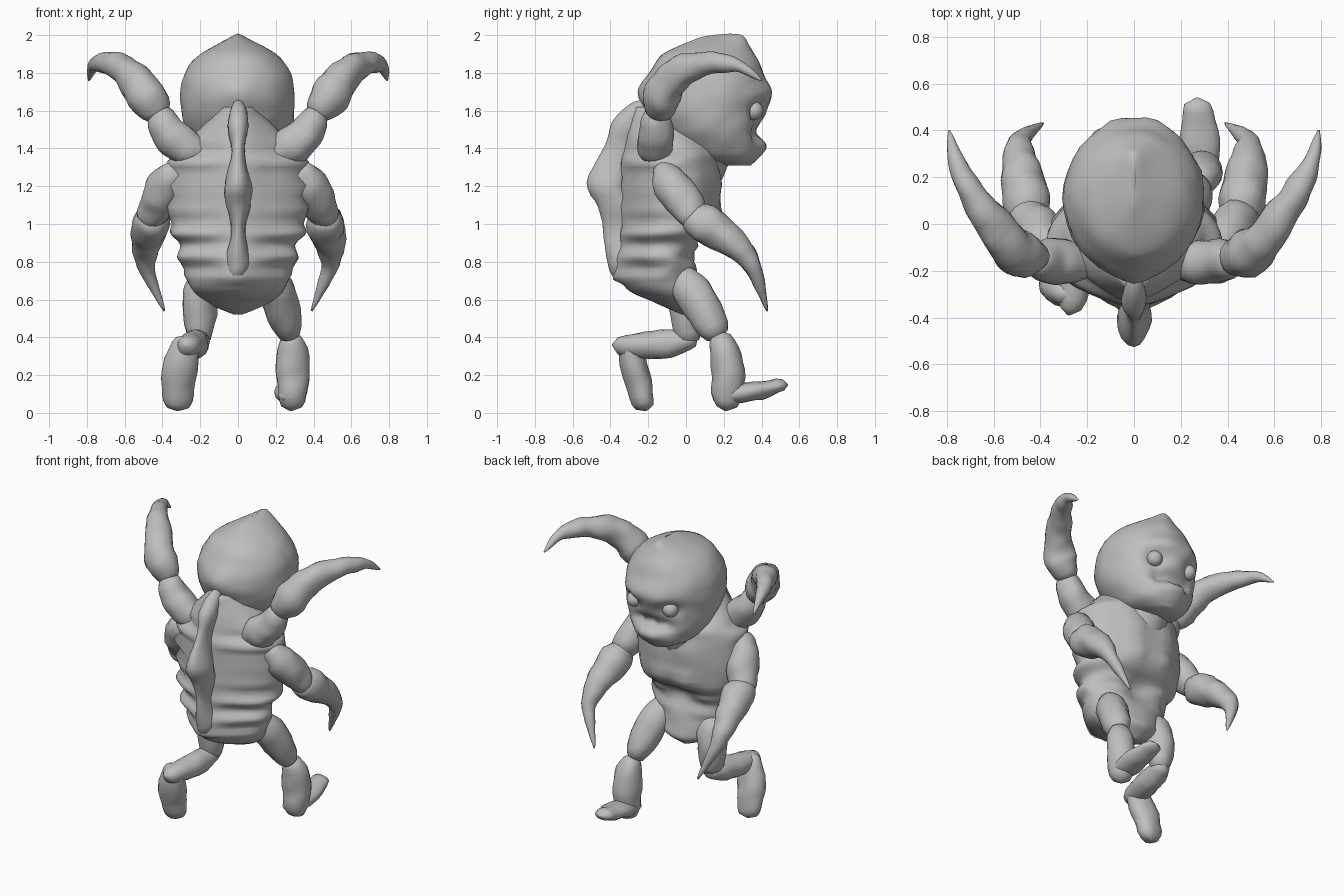
import bpy, bmesh, math
from mathutils import Vector, noise

if "Cube" in bpy.data.objects:
    bpy.data.objects.remove(bpy.data.objects["Cube"], do_unlink=True)

clay = bpy.data.materials.new("clay_grey")
clay.use_nodes = True
GREY = (.52, .52, .52, 1)
clay.diffuse_color = GREY
shader = next(node for node in clay.node_tree.nodes if node.type == 'BSDF_PRINCIPLED')
shader.inputs["Base Color"].default_value = GREY


def finish(name, bm):
    """Turn the bmesh into a smooth shaded object."""
    bmesh.ops.recalc_face_normals(bm, faces=bm.faces)
    mesh = bpy.data.meshes.new(name)
    bm.to_mesh(mesh)
    bm.free()
    mesh.materials.append(clay)
    for face in mesh.polygons:
        face.use_smooth = True
    obj = bpy.data.objects.new(name, mesh)
    bpy.context.collection.objects.link(obj)
    return obj


def spline(rows, steps):
    """Catmull-Rom interpolation through rows of equal length."""
    padded = [rows[0], *rows, rows[-1]]
    result = []
    for before, start, end, after in zip(padded, padded[1:], padded[2:], padded[3:]):
        for step in range(steps):
            t = step / steps
            result.append([
                (2 * q + (r - p) * t + (2 * p - 5 * q + 4 * r - s) * t * t
                 + (3 * q - p - 3 * r + s) * t ** 3) / 2
                for p, q, r, s in zip(before, start, end, after)])
    result.append(list(rows[-1]))
    return result


def skin(name, rings, level=False, sides=16, lumps=.014, shape=None):
    """Skin elliptical rings given as (centre, half width, half depth)."""
    bm = bmesh.new()
    loops = []
    last = len(rings) - 1
    for i, (centre, width, depth) in enumerate(rings):
        tangent = rings[min(i + 1, last)][0] - rings[max(i - 1, 0)][0]
        tangent = Vector((0, 0, 1)) if level else tangent.normalized()
        side = Vector((1, 0, 0))
        side = (side - tangent * side.dot(tangent)).normalized()
        other = tangent.cross(side)
        loop = []
        for k in range(sides):
            angle = math.tau * k / sides
            arm = side * math.cos(angle) * width + other * math.sin(angle) * depth
            spot = centre + arm
            strength = lumps * min(1, width * 15)
            spot += arm.normalized() * noise.noise(spot * 11) * strength
            loop.append(bm.verts.new(shape(spot) if shape else spot))
        loops.append(loop)
    for low, high in zip(loops, loops[1:]):
        for k in range(sides):
            j = (k + 1) % sides
            bm.faces.new((low[k], low[j], high[j], high[k]))
    bm.faces.new(loops[0][::-1])
    bm.faces.new(loops[-1])
    return finish(name, bm)


def trunk(name, rows, shape):
    """Central body part from rows of (y, z, half width, half depth)."""
    rings = [(Vector((0, y, z)), max(width, .005), max(depth, .005))
             for y, z, width, depth in spline(rows, steps=6)]
    return skin(name, rings, level=True, sides=36, lumps=.008, shape=shape)


def muscle(t):
    return max(math.sin(math.pi * t), 0) ** .35


def claw(t):
    return min(1, (t * 6) ** .4) * (1 - t) ** .75


def limb(name, path, radius, profile=muscle, mirror=1, flat=1):
    """Limb segment along a path, its thickness following a profile rule."""
    points = spline(path, steps=6)
    rings = []
    for i, (x, y, z) in enumerate(points):
        size = max(radius * profile(i / (len(points) - 1)), .005)
        rings.append((Vector((x * mirror, y, z)), size, size * flat))
    return skin(name, rings)


def mirrored(values, mirror):
    return Vector((values[0] * mirror, values[1], values[2]))


def sculpt(bumps):
    """Return a shaper that pushes points with soft bumps, mirrored left to right."""
    def shape(spot):
        moved = spot.copy()
        for centre, radius, push in bumps:
            for mirror in ((1, -1) if centre[0] else (1,)):
                distance = (spot - mirrored(centre, mirror)).length
                moved += mirrored(push, mirror) * math.exp(-(distance / radius) ** 2)
        return moved
    return shape


# Head: domed skull with crest, rear point, brow shelf, eye sockets, mouth and lip
face_shape = sculpt([
    ((0, .25, 2), .08, (0, .03, .01)),
    ((0, -.22, 1.7), .08, (0, -.03, 0)),
    ((.1, .42, 1.68), .06, (0, .02, 0)),
    ((.14, .4, 1.6), .06, (0, -.06, 0)),
    ((0, .42, 1.49), .05, (0, -.06, 0)),
    ((.1, .4, 1.48), .05, (0, -.06, 0)),
    ((.04, .4, 1.42), .05, (0, .02, 0)),
    ((0, .25, 1.32), .1, (0, .03, 0)),
])
trunk("head", [
    (.26, 1.31, .08, .07), (.21, 1.35, .18, .17), (.17, 1.42, .24, .24),
    (.13, 1.5, .28, .28), (.11, 1.6, .3, .32), (.11, 1.7, .3, .34),
    (.11, 1.8, .28, .3), (.12, 1.9, .2, .24), (.17, 1.98, .05, .12), (.18, 2, 0, .03),
], face_shape)
for label, mirror in (("left", 1), ("right", -1)):
    bm = bmesh.new()
    bmesh.ops.create_uvsphere(bm, u_segments=16, v_segments=10, radius=.05)
    eye = finish(label + "_eye", bm)
    eye.location = (.135 * mirror, .36, 1.6)
limb("neck", [(0, -.1, 1.1), (0, .03, 1.3), (0, .15, 1.5)], .17)

# Torso: ribbed back shell, chest muscles, hollow belly and side spikes
chest_shape = sculpt([
    ((.12, .16, 1.22), .08, (0, .03, 0)),
    ((.1, .15, 1.04), .05, (0, .05, 0)),
    ((0, .08, .86), .1, (0, -.06, 0)),
    ((.3, -.08, .78), .04, (.03, 0, .02)),
    ((0, -.28, .72), .12, (0, -.05, 0)),
])


def torso_shape(spot):
    moved = chest_shape(spot)
    if .72 < spot.z < 1.42 and spot.y < .06:
        wave = math.cos(math.tau * (spot.z - 1.2) * 8)
        moved.x *= 1 + .04 * wave
        moved.y -= .015 * wave * min(1, abs(spot.x) * 5)
    if spot.y < -.15 and spot.z > .7:
        moved.y -= .04 * math.exp(-(spot.x * 8) ** 2)
    return moved


trunk("torso", [
    (0, .52, .02, .02), (-.03, .58, .16, .12), (-.1, .66, .25, .18),
    (-.12, .8, .3, .19), (-.11, .9, .32, .2), (-.07, 1, .36, .24),
    (-.07, 1.3, .37, .24), (-.07, 1.42, .29, .22), (-.14, 1.62, .08, .1),
], torso_shape)

# Raised knobbly ridge down the back
ridge = spline([(0, .54), (-.2, .64), (-.29, .73), (-.32, .85), (-.34, 1.05),
                (-.42, 1.22), (-.33, 1.42), (-.31, 1.55), (-.22, 1.66)], steps=5)
ridge_rings = []
for i, (y, z) in enumerate(ridge):
    ends = max(muscle(i / (len(ridge) - 1)), .1)
    knob = .057 + .018 * math.cos(math.tau * (z - .77) * 2.5)
    ridge_rings.append((Vector((0, y, z)), knob * ends, .11 * ends))
skin("spine_ridge", ridge_rings, level=True)

# Two pairs of arms, each ending in a curved claw
for label, mirror in (("left", 1), ("right", -1)):
    limb(label + "_raised_arm", [
        (.14, -.14, 1.35), (.26, -.16, 1.4), (.36, -.16, 1.48), (.43, -.15, 1.61),
    ], .1, mirror=mirror)
    limb(label + "_raised_claw", [
        (.41, -.14, 1.56), (.5, -.12, 1.7), (.59, -.02, 1.81), (.69, .13, 1.85),
        (.76, .27, 1.84), (.79, .4, 1.76),
    ], .12, claw, mirror)
    limb(label + "_lower_arm", [
        (.3, -.12, 1.3), (.38, -.08, 1.21), (.43, 0, 1.1), (.48, .06, 1),
    ], .1, mirror=mirror)
    limb(label + "_lower_claw", [
        (.45, 0, 1.05), (.47, .15, .97), (.49, .28, .87), (.48, .36, .76),
        (.39, .43, .54),
    ], .12, claw, mirror)

# Leading left leg, planted ahead
limb("left_thigh", [(.16, -.06, .75), (.22, .06, .6), (.28, .18, .39)], .1)
limb("left_shin", [(.28, .18, .43), (.29, .22, .22), (.28, .21, .01)], .09)
limb("left_foot", [(.28, .14, .08), (.28, .32, .11), (.27, .54, .15)], .085, flat=.6)

# Trailing right leg, shin kicked back and toes pointing down
limb("right_thigh", [(-.16, -.05, .75), (-.2, 0, .6), (-.2, .01, .36)], .095)
limb("right_shin", [(-.2, .06, .4), (-.23, -.13, .36), (-.28, -.39, .36)], .075)
limb("right_foot", [(-.27, -.31, .41), (-.31, -.26, .2), (-.32, -.21, .01)], .095, flat=.75)
